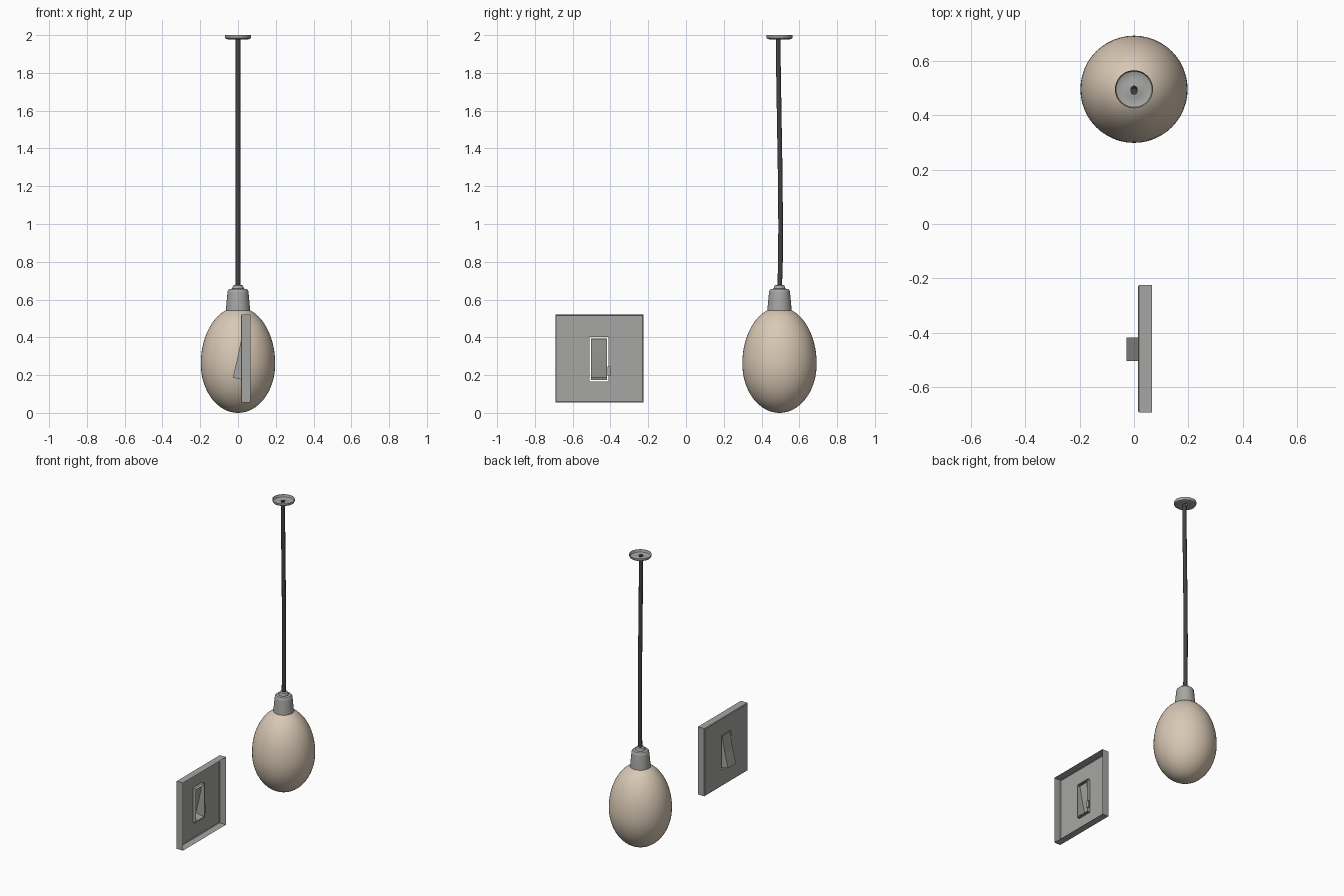
import bpy, bmesh, math

if "Cube" in bpy.data.objects:
    bpy.data.objects.remove(bpy.data.objects["Cube"])


def material(name, rgb):
    m = bpy.data.materials.new(name)
    m.diffuse_color = (*rgb, 1)
    m.use_nodes = True
    m.node_tree.nodes["Principled BSDF"].inputs["Base Color"].default_value = m.diffuse_color
    return m


GREY = material("grey_plastic", (0.38, 0.38, 0.37))
DARK = material("dark_cord", (0.055, 0.055, 0.055))
CREAM = material("warm_glass", (0.69, 0.58, 0.46))
LAMP_Y = 0.495


def make(name, rings, mat, cap_start=False, cap_end=False, smooth=True, angle=35):
    """Skin a list of equal-length vertex rings."""
    bm = bmesh.new()
    loops = [[bm.verts.new(p) for p in r] for r in rings]
    n = len(loops[0])
    for a, b in zip(loops, loops[1:]):
        for i in range(n):
            j = (i + 1) % n
            bm.faces.new((a[i], a[j], b[j], b[i]))
    if cap_start:
        bm.faces.new(loops[0][::-1])
    if cap_end:
        bm.faces.new(loops[-1])
    return finish(name, bm, mat, smooth, angle)


def finish(name, bm, mat, smooth=False, angle=35):
    mesh = bpy.data.meshes.new(name)
    bm.to_mesh(mesh)
    bm.free()
    mesh.materials.append(mat)
    ob = bpy.data.objects.new(name, mesh)
    bpy.context.collection.objects.link(ob)
    if smooth:
        bpy.ops.object.select_all(action='DESELECT')
        bpy.context.view_layer.objects.active = ob
        ob.select_set(True)
        bpy.ops.object.shade_smooth_by_angle(angle=math.radians(angle))
    return ob


def circle(r, z, n, y=LAMP_Y):
    return [(r * math.cos(2 * math.pi * i / n), y + r * math.sin(2 * math.pi * i / n), z)
            for i in range(n)]


def lathe(name, profile, mat, n=40, **kw):
    return make(name, [circle(r, z, n) for r, z in profile], mat, **kw)


# Egg-shaped bulb: shorter lower half, longer upper half
egg = []
for i in range(1, 32):
    t = math.pi * i / 32
    h = 0.26 if t < math.pi / 2 else 0.30
    egg.append((0.197 * math.sin(t), 0.26 - h * math.cos(t)))
lathe("bulb", [(0.004, 0.0)] + egg + [(0.004, 0.56)], CREAM, 48,
      cap_start=True, cap_end=True, angle=60)

# Socket with rounded shoulder and cord collar
lathe("socket", [(0.060, 0.531), (0.065, 0.531), (0.063, 0.56), (0.056, 0.635),
                 (0.054, 0.648), (0.048, 0.655), (0.031, 0.658), (0.029, 0.668),
                 (0.025, 0.675), (0.012, 0.678)], GREY, cap_end=True)

# Slightly bowed hanging cord
cord = [(0.488, 1.99), (0.489, 1.85), (0.493, 1.6), (0.498, 1.3),
        (0.501, 1.0), (0.500, 0.8), (0.496, 0.67)]
make("cord", [circle(0.013, z, 10, y) for y, z in reversed(cord)], DARK,
     cap_start=True, cap_end=True, angle=50)

# Ceiling canopy: shallow dish, open at the top
lathe("ceiling_canopy", [(0.012, 1.984), (0.035, 1.979), (0.056, 1.978), (0.066, 1.982),
                         (0.070, 1.990), (0.070, 2.0)], GREY)


def rect(x, y0, y1, z0, z1, d=0.0):
    return [(x, y0 + d, z0 + d), (x, y0 + d, z1 - d), (x, y1 - d, z1 - d), (x, y1 - d, z0 + d)]


# Wall plate: hollow shell open at the back, with rocker opening
outer = (-0.692, -0.225, 0.055, 0.52)
hole = (-0.511, -0.409, 0.166, 0.403)
make("switch_plate", [rect(0.067, *outer), rect(0.019, *outer), rect(0.015, *outer, 0.004),
                      rect(0.015, *hole), rect(0.030, *hole)], GREY, smooth=False)

# Bent rocker: hollow wedge open at the back
side = [(0.032, 0.390), (0.018, 0.394), (-0.004, 0.285), (-0.028, 0.187), (0.032, 0.173)]
bm = bmesh.new()
a, b = ([bm.verts.new((x, y, z)) for x, z in side] for y in (-0.503, -0.417))
bm.faces.new(a[::-1])
bm.faces.new(b)
for i in range(len(side) - 1):
    bm.faces.new((a[i], a[i + 1], b[i + 1], b[i]))
finish("rocker", bm, GREY)

# Small pivot tab beside the rocker
tab = (-0.416, -0.399, 0.195, 0.245)
make("pivot_tab", [rect(0.036, *tab), rect(0.028, *tab)], GREY,
     cap_start=True, cap_end=True, smooth=False)
